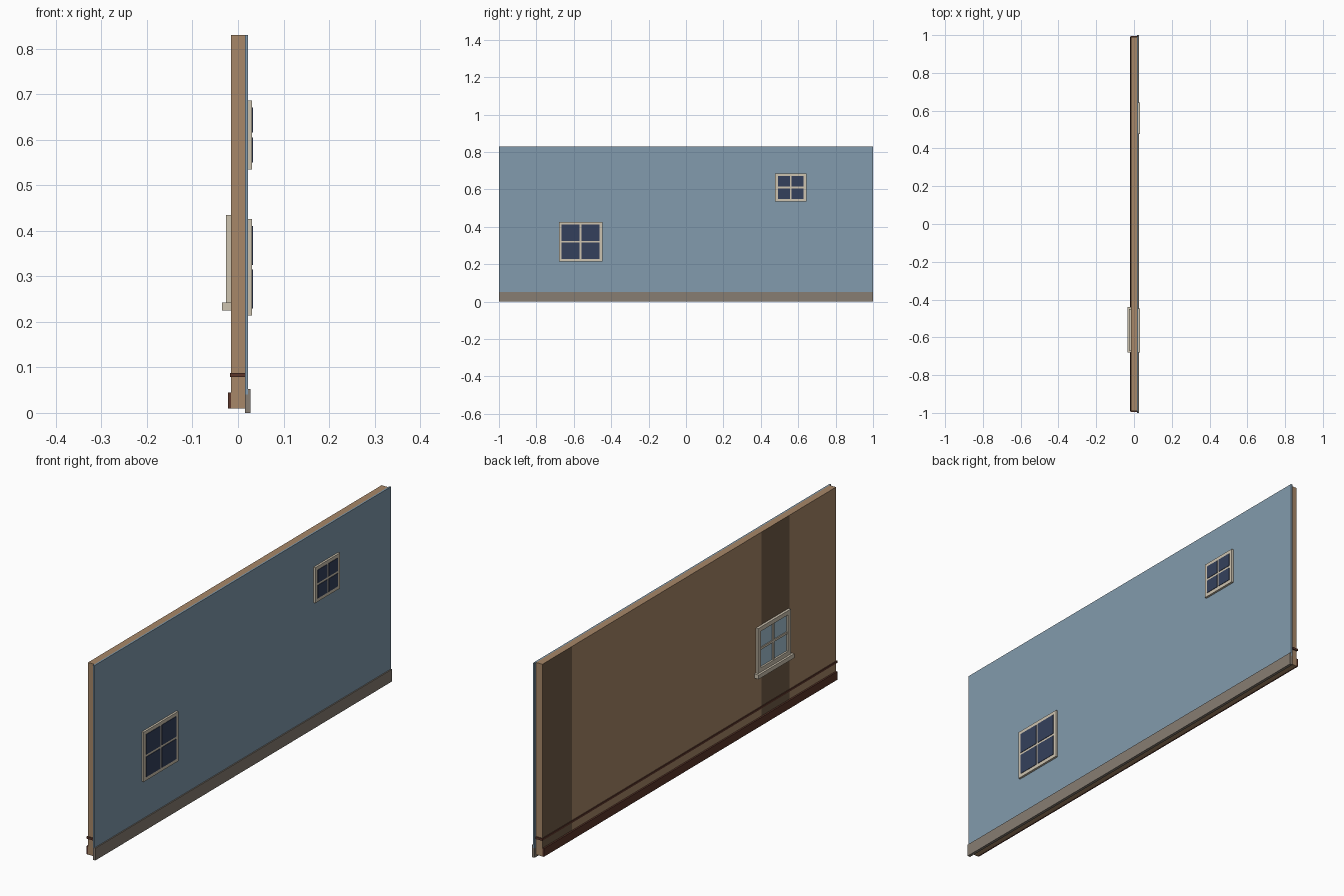
import bpy, bmesh

if "Cube" in bpy.data.objects:
    bpy.data.objects.remove(bpy.data.objects["Cube"])


def lin(c):
    c /= 255
    return c / 12.92 if c <= 0.04045 else ((c + 0.055) / 1.055) ** 2.4


def mat(name, r, g, b):
    m = bpy.data.materials.new(name)
    m.diffuse_color = (lin(r), lin(g), lin(b), 1)
    m.use_nodes = True
    m.node_tree.nodes["Principled BSDF"].inputs["Base Color"].default_value = m.diffuse_color
    return m


TAN = mat("tan_wood", 167, 135, 104)
DARK_TAN = mat("dark_tan_wood", 114, 93, 71)
BLUE = mat("blue_siding", 130, 155, 173)
STONE = mat("grey_plinth", 135, 125, 114)
BROWN = mat("dark_brown_trim", 92, 54, 42)
CREAM = mat("cream_frame", 205, 195, 176)
NAVY = mat("navy_glass", 52, 64, 92)
PALE = mat("pale_blue_glass", 165, 195, 212)


def boxes(name, specs, *mats):
    """One object from boxes given as (x0, x1, y0, y1, z0, z1)."""
    bm = bmesh.new()
    for x0, x1, y0, y1, z0, z1 in specs:
        cube = bmesh.ops.create_cube(bm, size=1)
        for v in cube["verts"]:
            v.co = ((x0 + x1) / 2 + v.co.x * (x1 - x0),
                    (y0 + y1) / 2 + v.co.y * (y1 - y0),
                    (z0 + z1) / 2 + v.co.z * (z1 - z0))
    me = bpy.data.meshes.new(name)
    bm.to_mesh(me)
    bm.free()
    for m in mats:
        me.materials.append(m)
    ob = bpy.data.objects.new(name, me)
    bpy.context.collection.objects.link(ob)
    return ob


def frame(x0, x1, y0, y1, z0, z1, t):
    """Four bars of a rectangular frame."""
    return [(x0, x1, y0, y0 + t, z0, z1), (x0, x1, y1 - t, y1, z0, z1),
            (x0, x1, y0 + t, y1 - t, z0, z0 + t), (x0, x1, y0 + t, y1 - t, z1 - t, z1)]


# timber wall, with two darker planks on the inner face
wall = boxes("timber_wall", [(-0.015, 0.015, -0.99, 0.99, 0.01, 0.83)], TAN, DARK_TAN)
bm = bmesh.new()
bm.from_mesh(wall.data)
for y in (-0.675, -0.487, 0.79):
    bmesh.ops.bisect_plane(bm, geom=bm.verts[:] + bm.edges[:] + bm.faces[:],
                           plane_co=(0, y, 0), plane_no=(0, 1, 0))
bm.normal_update()
for f in bm.faces:
    y = f.calc_center_median().y
    if f.normal.x < -0.9 and (y > 0.79 or -0.675 < y < -0.487):
        f.material_index = 1
bm.to_mesh(wall.data)
bm.free()

# outer siding and plinth
boxes("outer_siding", [(0.015, 0.022, -1, 1, 0.04, 0.83)], BLUE)
boxes("plinth", [(0.015, 0.027, -1, 1, 0, 0.052)], STONE)

# inner skirting and rail
boxes("baseboard", [(-0.022, -0.015, -0.99, 0.99, 0.01, 0.045)], BROWN)
boxes("chair_rail", [(-0.018, 0.0155, -0.995, 0.995, 0.079, 0.088)], BROWN)

# outer windows: solid frame with four panes on its face
for name, y0, y1, z0, z1 in (("large", -0.68, -0.447, 0.214, 0.426),
                             ("small", 0.477, 0.643, 0.535, 0.686)):
    boxes(name + "_window_frame", [(0.022, 0.031, y0, y1, z0, z1)], CREAM)
    yc, zc, b, m = (y0 + y1) / 2, (z0 + z1) / 2, 0.015, 0.005
    panes = [(0.031, 0.033, a0, a1, c0, c1)
             for a0, a1 in ((y0 + b, yc - m), (yc + m, y1 - b))
             for c0, c1 in ((z0 + b, zc - m), (zc + m, z1 - b))]
    boxes(name + "_window_panes", panes, NAVY)

# inner window: hollow frame, bars, recessed glass and sill
Y0, Y1, Z0, Z1 = -0.67, -0.45, 0.243, 0.435
yc, zc = (Y0 + Y1) / 2, (Z0 + Z1) / 2
boxes("inner_window_frame", frame(-0.026, -0.015, Y0, Y1, Z0, Z1, 0.018), CREAM)
boxes("inner_window_bars",
      [(-0.022, -0.018, yc - 0.005, yc + 0.005, Z0 + 0.018, Z1 - 0.018),
       (-0.0215, -0.018, Y0 + 0.018, Y1 - 0.018, zc - 0.005, zc + 0.005)], CREAM)
boxes("inner_window_glass",
      [(-0.018, -0.015, Y0 + 0.018, Y1 - 0.018, Z0 + 0.018, Z1 - 0.018)], PALE)
boxes("inner_window_sill", [(-0.035, -0.015, -0.68, -0.44, 0.225, 0.243)], CREAM)
